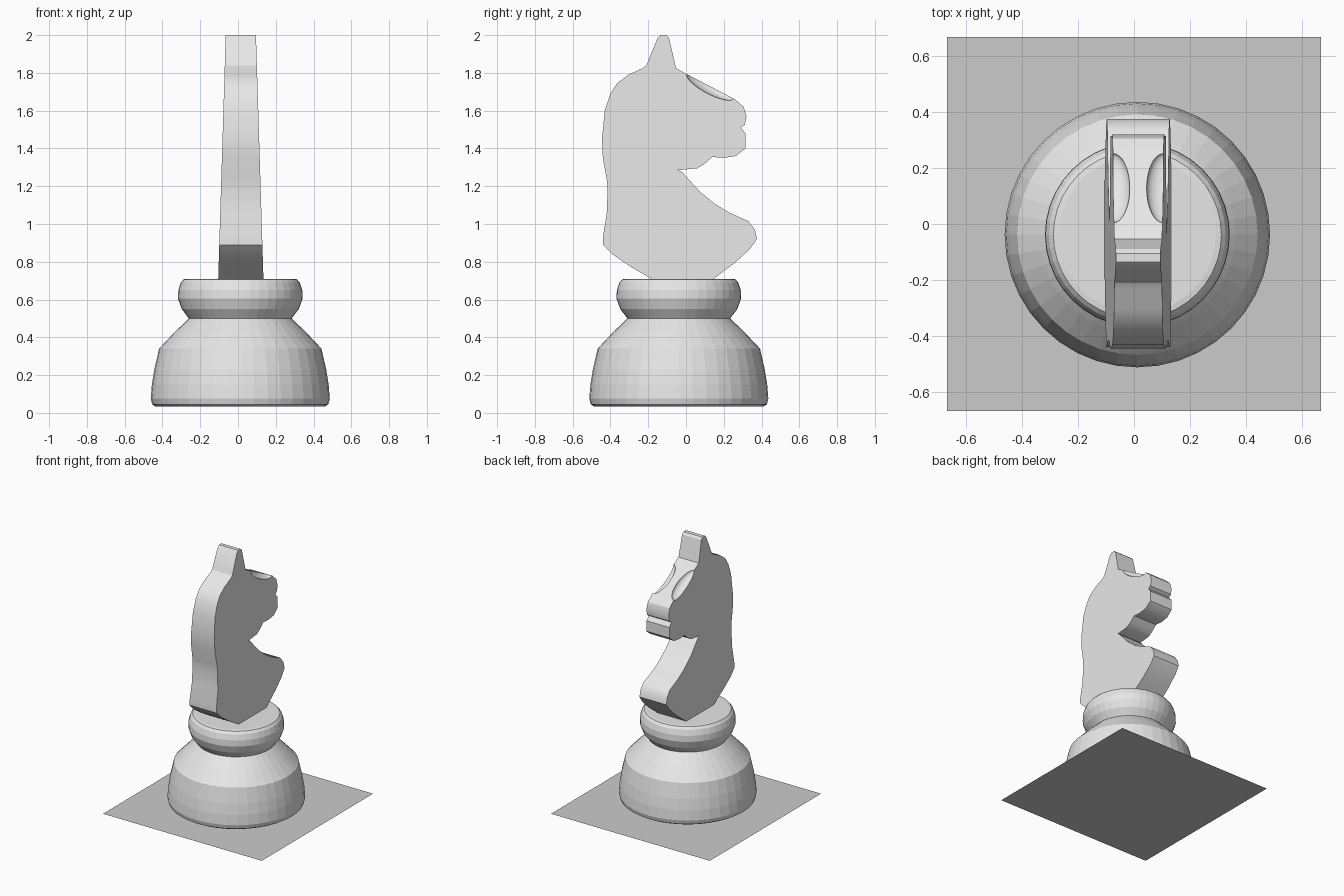
import bpy
import bmesh
import math
from mathutils import Matrix, Vector

default_cube = bpy.data.objects.get("Cube")
if default_cube:
    bpy.data.objects.remove(default_cube, do_unlink=True)

AXIS = Vector((0.012, -0.038, 0))   # centre line of the turned foot
SEGMENTS = 40


def make_material(name, value):
    material = bpy.data.materials.new(name)
    material.use_nodes = True
    colour = (value, value, value, 1)
    material.diffuse_color = colour
    material.node_tree.nodes["Principled BSDF"].inputs["Base Color"].default_value = colour
    return material


def make_object(name, bm, material):
    bmesh.ops.recalc_face_normals(bm, faces=bm.faces)
    mesh = bpy.data.meshes.new(name)
    bm.to_mesh(mesh)
    bm.free()
    mesh.materials.append(material)
    obj = bpy.data.objects.new(name, mesh)
    bpy.context.collection.objects.link(obj)
    return obj


def smooth(obj, angle):
    bpy.ops.object.select_all(action="DESELECT")
    obj.select_set(True)
    bpy.context.view_layer.objects.active = obj
    bpy.ops.object.shade_smooth_by_angle(angle=math.radians(angle))


def lathe(name, profile, material):
    """Turn a list of (radius, height) into a capped solid."""
    bm = bmesh.new()
    rings = []
    for radius, height in profile:
        ring = []
        for i in range(SEGMENTS):
            angle = math.tau * i / SEGMENTS
            offset = Vector((radius * math.cos(angle), radius * math.sin(angle), height))
            ring.append(bm.verts.new(AXIS + offset))
        rings.append(ring)
    for lower, upper in zip(rings, rings[1:]):
        for i in range(SEGMENTS):
            j = (i + 1) % SEGMENTS
            bm.faces.new((lower[i], lower[j], upper[j], upper[i]))
    bm.faces.new(rings[0])
    bm.faces.new(rings[-1])
    return make_object(name, bm, material)


def half_width(z):
    """The head narrows evenly from its foot to the ear."""
    return 0.12 - 0.04 * (z - 0.7) / 1.3


piece_grey = make_material("light grey", 0.8)
board_grey = make_material("board grey", 0.6)

# Flat square under the piece
bm = bmesh.new()
bmesh.ops.create_grid(bm, x_segments=1, y_segments=1, size=0.667)
make_object("board_square", bm, board_grey)

# Turned foot: rounded rim, bell, shoulder and collar
foot_profile = [
    (0.45, 0.035), (0.466, 0.045), (0.474, 0.075), (0.468, 0.15),
    (0.455, 0.23), (0.43, 0.34), (0.35, 0.425), (0.272, 0.5),
    (0.31, 0.55), (0.33, 0.605), (0.328, 0.65), (0.315, 0.69),
    (0.3, 0.707), (0.28, 0.71),
]
foot = lathe("turned_foot", foot_profile, piece_grey)

# Horse head outline as (y, z), clockwise from the ear
ear = [(-0.15, 1.985), (-0.135, 2), (-0.105, 2), (-0.09, 1.985)]
muzzle = [
    (-0.053, 1.825), (0.01, 1.79), (0.26, 1.66), (0.305, 1.62), (0.32, 1.57),
    (0.312, 1.525), (0.29, 1.51), (0.315, 1.48), (0.315, 1.4), (0.265, 1.36),
    (0.2, 1.35), (0.14, 1.355), (0.1, 1.32), (0.06, 1.295), (-0.045, 1.285),
]
chest = [
    (-0.02, 1.275), (0.02, 1.23), (0.075, 1.17), (0.155, 1.105), (0.23, 1.06),
    (0.33, 1.015), (0.365, 0.97), (0.375, 0.92), (0.34, 0.87), (0.26, 0.795),
    (0.14, 0.705), (-0.175, 0.705),
]
mane = [
    (-0.295, 0.775), (-0.39, 0.84), (-0.44, 0.89), (-0.44, 0.93), (-0.42, 1.05),
    (-0.415, 1.185), (-0.42, 1.24), (-0.44, 1.345), (-0.445, 1.45), (-0.43, 1.6),
    (-0.4, 1.69), (-0.365, 1.745), (-0.305, 1.79), (-0.23, 1.825), (-0.21, 1.84),
]
outline = ear + muzzle + chest + mane
bm = bmesh.new()
sides = []
for side in (-1, 1):
    sides.append([
        bm.verts.new((0.015 + side * half_width(z), y, z)) for y, z in outline
    ])
right, left = sides
bm.faces.new(right)
bm.faces.new(left)
for i in range(len(outline)):
    j = (i + 1) % len(outline)
    bm.faces.new((right[i], right[j], left[j], left[i]))
head = make_object("horse_head", bm, piece_grey)

# Hollow scooped out of each side of the brow, leaving a ridge between
slope = Matrix.Rotation(math.radians(-28), 4, "X")
for side, label in ((-1, "right"), (1, "left")):
    bm = bmesh.new()
    bmesh.ops.create_uvsphere(bm, u_segments=32, v_segments=20, radius=1)
    stretch = Matrix.Diagonal((0.06, 0.14, 0.04, 1))
    place = Matrix.Translation((0.015 + side * 0.09, 0.128, 1.729))
    bm.transform(place @ slope @ stretch)
    cutter = make_object(label + "_brow_cutter", bm, piece_grey)
    cutter.hide_render = True
    cutter.hide_set(True)
    cut = head.modifiers.new(label + " brow hollow", "BOOLEAN")
    cut.operation = "DIFFERENCE"
    cut.solver = "EXACT"
    cut.object = cutter

# Bake the cuts so the shading rule sees the finished head, then drop the cutters
bpy.context.view_layer.update()
evaluated = head.evaluated_get(bpy.context.evaluated_depsgraph_get())
finished = bpy.data.meshes.new_from_object(evaluated)
head.modifiers.clear()
head.data = finished
for label in ("right", "left"):
    bpy.data.objects.remove(bpy.data.objects[label + "_brow_cutter"], do_unlink=True)
smooth(head, 30)
